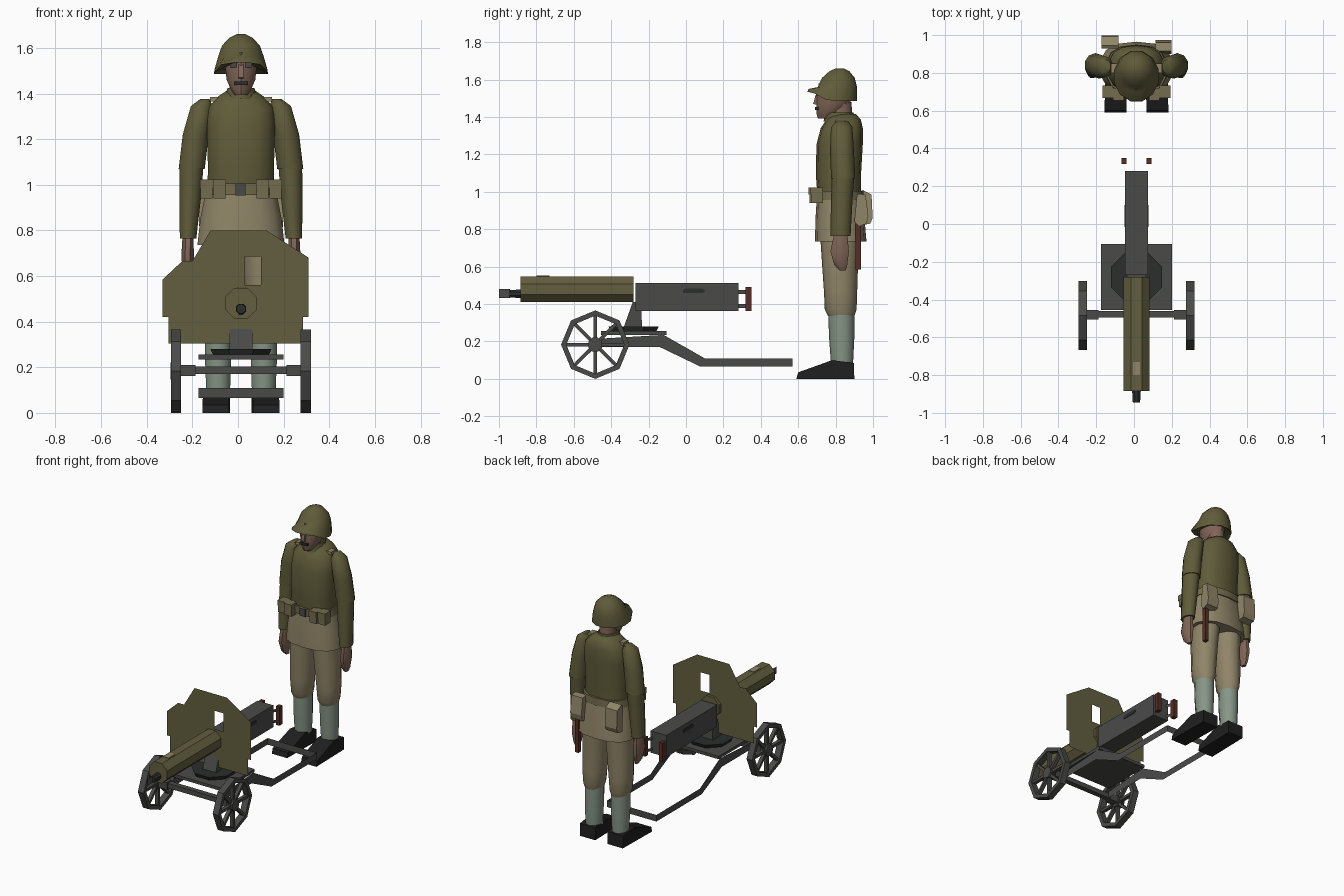
import bpy, bmesh, math

CX = 0.013  # sideways centre of the figure and the gun


def mat(name, r, g, b):
    m = bpy.data.materials.new(name)
    m.diffuse_color = (r, g, b, 1)
    return m


OLIVE = mat("olive cloth", 0.115, 0.105, 0.042)
PAINT = mat("olive paint", 0.125, 0.112, 0.05)
KHAKI = mat("khaki cloth", 0.28, 0.235, 0.14)
POUCH = mat("pouch canvas", 0.17, 0.15, 0.075)
WRAP = mat("grey green wraps", 0.24, 0.3, 0.24)
BLACK = mat("black leather", 0.014, 0.014, 0.015)
SKIN = mat("skin", 0.22, 0.13, 0.095)
METAL = mat("gun metal", 0.068, 0.07, 0.066)
WOOD = mat("red brown wood", 0.09, 0.028, 0.018)
DARK = mat("dark steel", 0.025, 0.026, 0.027)


def mesh(name, verts, faces, m, smooth=None, solid=True):
    me = bpy.data.meshes.new(name)
    me.from_pydata([(x + CX, y, z) for x, y, z in verts], [], faces)
    if solid:
        bm = bmesh.new()
        bm.from_mesh(me)
        bmesh.ops.recalc_face_normals(bm, faces=bm.faces)
        bm.to_mesh(me)
        bm.free()
    me.materials.append(m)
    if smooth:
        me.polygons.foreach_set("use_smooth", [True] * len(me.polygons))
        me.set_sharp_from_angle(angle=math.radians(smooth))
    ob = bpy.data.objects.new(name, me)
    bpy.context.scene.collection.objects.link(ob)
    return ob


def rings(name, loops, m, smooth=None, closed=False):
    """Skin a list of equal vertex loops; cap the ends, or join last to first."""
    n, k = len(loops[0]), len(loops)
    faces = [(r * n + i, r * n + (i + 1) % n, (r + 1) % k * n + (i + 1) % n, (r + 1) % k * n + i)
             for r in range(k if closed else k - 1) for i in range(n)]
    if not closed:
        faces += [tuple(range(n)), tuple(range((k - 1) * n, k * n))]
    return mesh(name, [v for l in loops for v in l], faces, m, smooth)


def loft(name, secs, m, n=12, smooth=45, k=1.0):
    """secs: (z, x centre, y front, y back, half width)"""
    def p(v):
        return math.copysign(abs(v) ** k, v)
    ang = [2 * math.pi * (i + 0.5) / n for i in range(n)]
    return rings(name, [[(x + r * p(math.cos(a)), (y0 + y1) / 2 + (y1 - y0) / 2 * p(math.sin(a)), z)
                         for a in ang] for z, x, y0, y1, r in secs], m, smooth)


def prism(name, prof, x0, x1, m):
    """Side profile of (y, z) points, extruded across x."""
    return rings(name, [[(x, y, z) for y, z in prof] for x in (x0, x1)], m)


def box(name, x0, x1, y0, y1, z0, z1, m):
    return prism(name, [(y0, z0), (y1, z0), (y1, z1), (y0, z1)], x0, x1, m)


def circle(r, n, cy=0, cz=0, off=0.0):
    return [(cy + r * math.cos(2 * math.pi * (i + off) / n),
             cz + r * math.sin(2 * math.pi * (i + off) / n)) for i in range(n)]


def barrel(name, y0, y1, r0, r1, z, m, n=8):
    return rings(name, [[(u, y, v) for u, v in circle(r, n, 0, z, 0.5)]
                        for y, r in ((y0, r0), (y1, r1))], m)


# ---------------- gun ----------------
barrel("water_jacket", -0.885, -0.28, 0.074, 0.074, 0.48, PAINT)
barrel("muzzle", -0.945, -0.88, 0.021, 0.025, 0.455, DARK)
mesh("muzzle_fin", [(0, -1.0, .432), (0, -.94, .432), (0, -.94, .48), (0, -1.0, .48)],
     [(0, 1, 2, 3)], METAL, solid=False)
box("filler_cap", -0.018, 0.02, -0.80, -0.73, 0.54, 0.552, KHAKI)
box("receiver", -0.06, 0.06, -0.27, 0.28, 0.362, 0.512, METAL)
for s in (-1, 1):
    side = "left" if s < 0 else "right"
    prism(side + "_feed_slot", [(-.015, .46), (-.005, .458), (.09, .458), (.1, .464),
                                (.1, .476), (.09, .483), (0, .483), (-.015, .475)],
          s * 0.058, s * 0.063, DARK)
    box(side + "_spade_grip", s * 0.052, s * 0.08, 0.318, 0.35, 0.362, 0.49, WOOD)
    # grip brackets, upright strips seen edge-on from the side
    mesh(side + "_grip_bracket", [(s * .045, .28, .38), (s * .066, .335, .38),
         (s * .066, .335, .40), (s * .045, .28, .40), (s * .045, .28, .455),
         (s * .066, .335, .455), (s * .066, .335, .475), (s * .045, .28, .475)],
         [(0, 1, 2, 3), (4, 5, 6, 7)], METAL, solid=False)

# shield: one thin sheet in two halves meeting on the sight window
left = [(.065, .80), (-.12, .80), (-.2, .665), (-.245, .665), (-.33, .585), (-.33, .42),
        (-.305, .42), (-.305, .305), (.065, .305), (.065, .56), (.03, .56), (.03, .685), (.065, .685)]
right = [(.065, .80), (.065, .685), (.1, .685), (.1, .56), (.065, .56), (.065, .305),
         (.285, .305), (.285, .42), (.31, .42), (.31, .68), (.125, .80)]
pts = [(x - CX, -0.30, z) for x, z in left + right]
mesh("shield", pts, [tuple(range(len(left))), tuple(range(len(left), len(pts)))], PAINT, solid=False)

# mount and carriage
prism("pedestal", [(-.335, .27), (-.235, .27), (-.24, .41), (-.285, .41)], -0.05, 0.05, METAL)
rings("turntable", [[(u, v - 0.28, z) for u, v in circle(0.145 if z > .25 else .13, 8, 0, 0, .5)]
                    for z in (0.25, 0.28)], DARK)
box("platform", -0.187, 0.187, -0.455, -0.105, 0.235, 0.255, METAL)
box("axle", -0.25, 0.25, -0.495, -0.46, 0.17, 0.203, METAL)
top = [(-.46, .215), (-.12, .235), (.10, .11), (.57, .11)]
low = [(-.46, .17), (-.14, .17), (.078, .065), (.57, .065)]
path = [(-.187, i) for i in range(4)] + [(.187, i) for i in (3, 2, 1, 0)]
tv = [(x, *top[i]) for x, i in path] + [(x, *low[i]) for x, i in path]
mesh("trail_frame", tv, [(i, i + 1, i + 9, i + 8) for i in range(7)], METAL, solid=False)

WY, WZ = -0.485, 0.183
for s in (-1, 1):
    side = "left" if s < 0 else "right"
    xi, xo = s * 0.262, s * 0.306
    rings(side + "_wheel_rim", [[(x, y, z) for y, z in circle(r, 8, WY, WZ)] for x, r in
                                ((xi, .183), (xo, .183), (xo, .155), (xi, .155))], METAL, closed=True)
    for i in range(8):
        a = i * math.pi / 4
        c, d = math.cos(a), math.sin(a)
        prof = [(WY + c * r - d * w, WZ + d * r + c * w)
                for r, w in ((.02, -.01), (.165, -.009), (.165, .009), (.02, .01))]
        prism(f"{side}_spoke_{i}", prof, s * 0.272, s * 0.296, METAL)
    prism(side + "_hub", circle(.04, 8, WY, WZ, .5), s * 0.262, s * 0.308, METAL)
    box(side + "_axle_block", s * 0.2, s * 0.262, -0.505, -0.455, 0.162, 0.21, METAL)

# ---------------- soldier ----------------
loft("tunic", [(.95, 0, .705, .935, .15), (1.08, 0, .695, .935, .148), (1.25, 0, .697, .945, .152),
               (1.34, 0, .72, .945, .145), (1.385, 0, .75, .935, .105), (1.415, 0, .775, .91, .06)],
     OLIVE, 14, 50, 0.8)
loft("collar", [(1.375, 0, .735, .91, .075), (1.425, 0, .745, .895, .062)], OLIVE, 10)
loft("tunic_skirt", [(.735, 0, .69, .965, .195), (.85, 0, .692, .955, .182), (.98, 0, .70, .94, .156)],
     KHAKI, 14, 50, 0.8)
loft("belt", [(.955, 0, .69, .95, .165), (1.005, 0, .688, .948, .16)], POUCH, 14, 45, 0.8)
box("belt_buckle", -.023, .02, .682, .691, .953, 1.005, METAL)
loft("neck", [(1.37, 0, .77, .89, .052), (1.48, 0, .76, .885, .052)], SKIN, 10)
loft("head", [(1.393, 0, .705, .79, .028), (1.42, 0, .697, .83, .048), (1.46, 0, .697, .875, .066),
              (1.52, 0, .697, .888, .073), (1.58, 0, .71, .888, .07)], SKIN, 10, 40)
prism("nose", [(.705, 1.53), (.70, 1.465), (.68, 1.47), (.692, 1.515)], -.011, .011, SKIN)
box("moustache", -.028, .028, .69, .725, 1.438, 1.453, DARK)
for s in (-1, 1):
    box("left_eye" if s < 0 else "right_eye", s * .018, s * .048, .696, .705, 1.515, 1.535, METAL)

# helmet with a brim lifted at the front, open underneath into a shallow bowl
helm = loft("helmet", [(1.505, 0, .70, .895, .09), (1.485, 0, .645, .92, .122), (1.50, 0, .65, .92, .12),
                       (1.56, 0, .70, .918, .104), (1.61, 0, .725, .905, .086),
                       (1.645, 0, .765, .875, .052), (1.66, 0, .80, .845, .02)], OLIVE, 12, 35)
for v in helm.data.vertices:
    if v.co.z < 1.51 and v.co.y < .76:
        v.co.z += 0.05 * min(1, (.76 - v.co.y) / .09)

for s in (-1, 1):
    side = "left" if s < 0 else "right"
    # arms
    loft(side + "_upper_sleeve", [(1.375, s * .158, .80, .87, .022), (1.345, s * .172, .775, .89, .05),
         (1.22, s * .198, .77, .898, .06), (1.07, s * .216, .776, .905, .06)], OLIVE, 10, 50)
    loft(side + "_lower_sleeve", [(1.09, s * .216, .78, .90, .055), (.95, s * .222, .775, .89, .05),
         (.765, s * .232, .772, .88, .038)], OLIVE, 10, 50)
    loft(side + "_hand", [(.78, s * .232, .79, .865, .026), (.68, s * .234, .768, .875, .03),
         (.61, s * .23, .79, .865, .022), (.58, s * .225, .82, .855, .012)], SKIN, 8)
    box(side + "_shoulder_strap", s * .09, s * .135, .80, .85, 1.365, 1.385, KHAKI)
    # legs
    loft(side + "_trouser", [(.335, s * .1, .76, .90, .058), (.37, s * .1, .742, .912, .068),
         (.46, s * .1, .738, .915, .078), (.62, s * .092, .727, .92, .083),
         (.80, s * .083, .715, .935, .085)], KHAKI, 10, 50)
    loft(side + "_leg_wrap", [(.08, s * .1, .775, .893, .054), (.22, s * .1, .765, .90, .06),
         (.36, s * .1, .76, .90, .06)], WRAP, 10, 50)
    boot = [(.59, 0), (.90, 0), (.898, .085), (.78, .1), (.74, .085), (.60, .035)]
    rings(side + "_boot", [[(s * (.105 + w * .058 + (.9 - y) * .02), y, z) for y, z in boot]
                           for w in (-1, 1)], BLACK)
    # front cartridge pouches
    for i, x in enumerate((.068, .125)):
        y = .66 + i * .012
        box(f"{side}_pouch_{i}", s * x, s * (x + .053), y, y + .06, .94, 1.015, POUCH)
        box(f"{side}_pouch_flap_{i}", s * (x - .002), s * (x + .055), y - .006, y + .06,
            .985, 1.022, POUCH)

# gear on the back of the belt
prism("canteen_bag", [(.935, .82), (.985, .83), (.998, .86), (.992, .985), (.945, 1.01), (.93, 1.0)],
      -.185, -.095, KHAKI)
prism("spade_cover", [(.90, .84), (.925, .815), (.965, .83), (.975, .87), (.96, .985), (.915, .99)],
      .10, .185, KHAKI)
box("spade_handle", .15, .175, .905, .935, .585, .83, WOOD)
